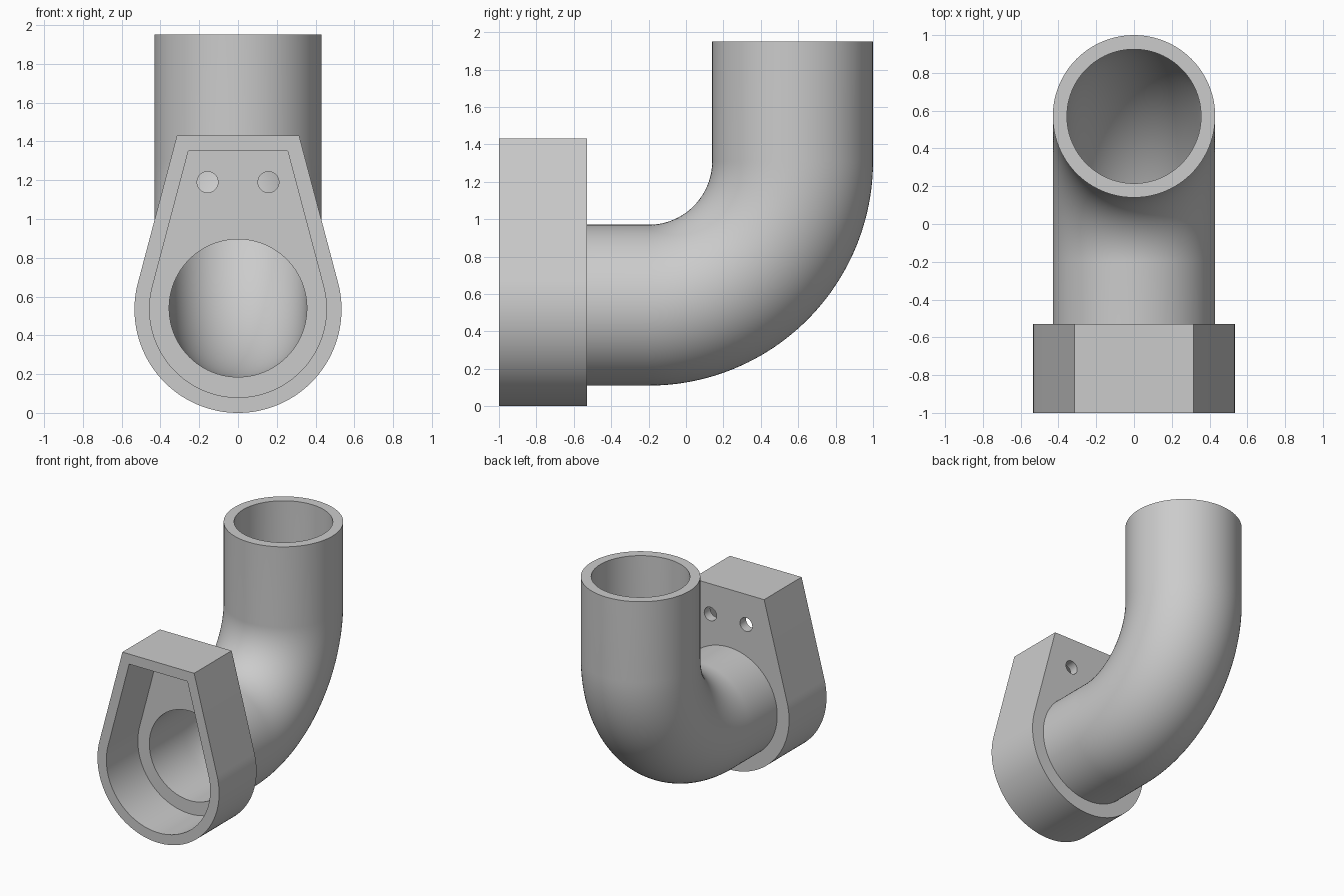
import bpy, bmesh, math

cube = bpy.data.objects.get("Cube")
if cube:
    bpy.data.objects.remove(cube, do_unlink=True)

AXIS_Z = 0.54          # height of the horizontal bore
OUTER, INNER = 0.43, 0.355
BACK_Y = -0.53         # rear face of the housing
SEG = 96

grey = bpy.data.materials.new("plain grey")
grey.use_nodes = True
grey.diffuse_color = (0.6, 0.6, 0.6, 1)
grey.node_tree.nodes["Principled BSDF"].inputs["Base Color"].default_value = (0.6, 0.6, 0.6, 1)


def make_object(name, bm):
    bmesh.ops.recalc_face_normals(bm, faces=bm.faces)
    mesh = bpy.data.meshes.new(name)
    bm.to_mesh(mesh)
    bm.free()
    mesh.materials.append(grey)
    obj = bpy.data.objects.new(name, mesh)
    bpy.context.collection.objects.link(obj)
    return obj


def prism(name, outline, y0, y1):
    """Extrude an x-z outline along y."""
    bm = bmesh.new()
    face = bm.faces.new([bm.verts.new((x, y0, z)) for x, z in outline])
    new = bmesh.ops.extrude_face_region(bm, geom=[face])["geom"]
    verts = [v for v in new if isinstance(v, bmesh.types.BMVert)]
    bmesh.ops.translate(bm, verts=verts, vec=(0, y1 - y0, 0))
    return make_object(name, bm)


def circle(x, z, r, n=SEG):
    steps = [2 * math.pi * i / n for i in range(n)]
    return [(x + r * math.cos(a), z + r * math.sin(a)) for a in steps]


def teardrop(z, r, half_top, top):
    """Round bottom with tangent sides rising to a flat top."""
    h = top - z
    start = math.atan2(h, half_top) - math.acos(r / math.hypot(half_top, h))
    sweep = math.pi + 2 * start
    arc = [start - sweep * i / SEG for i in range(SEG + 1)]
    return ([(half_top, top)] + [(r * math.cos(a), z + r * math.sin(a)) for a in arc]
            + [(-half_top, top)])


# Housing with a front pocket, pipe bore and two bolt holes
housing = prism("housing", teardrop(0.534, 0.534, 0.315, 1.43), -1, BACK_Y)
cutters = [
    prism("pocket_cutter", teardrop(0.536, 0.456, 0.256, 1.35), -1.1, -0.605),
    prism("bore_cutter", circle(0, AXIS_Z, INNER), -0.8, -0.4),
]
for side in (-1, 1):
    cutters.append(prism("bolt_hole_cutter", circle(side * 0.157, 1.19, 0.054, 48), -0.8, -0.4))
for cutter in cutters:
    cutter.hide_render = True
    mod = housing.modifiers.new(cutter.name, "BOOLEAN")
    mod.operation = "DIFFERENCE"
    mod.solver = "EXACT"
    mod.object = cutter
bpy.context.view_layer.update()
cut = bpy.data.meshes.new_from_object(housing.evaluated_get(bpy.context.evaluated_depsgraph_get()))
housing.modifiers.clear()
housing.data = cut
for cutter in cutters:
    bpy.data.objects.remove(cutter, do_unlink=True)

# Elbow pipe path: (y, z, direction angle) with straight ends and a quarter bend
BEND_Y, BEND_Z, BEND_R, BEND_STEPS = -0.2, 1.31, 0.77, 48
path = [(BACK_Y, AXIS_Z, 0)]
for i in range(BEND_STEPS + 1):
    a = math.pi / 2 * i / BEND_STEPS
    path.append((BEND_Y + BEND_R * math.sin(a), BEND_Z - BEND_R * math.cos(a), a))
path.append((BEND_Y + BEND_R, 1.95, math.pi / 2))

# Sweep the outer wall up to the rim, then the inner wall back down
bm = bmesh.new()
rings = []
for r, stations in ((OUTER, path), (INNER, path[::-1])):
    for y, z, a in stations:
        rings.append([bm.verts.new((u, y - v * math.sin(a), z + v * math.cos(a)))
                      for u, v in circle(0, 0, r)])
for lower, upper in zip(rings, rings[1:] + rings[:1]):
    for i in range(SEG):
        j = (i + 1) % SEG
        bm.faces.new((lower[i], lower[j], upper[j], upper[i]))
pipe = make_object("elbow_pipe", bm)

# Smooth round surfaces while keeping the edges crisp
bpy.ops.object.select_all(action="DESELECT")
for obj in (housing, pipe):
    obj.select_set(True)
bpy.context.view_layer.objects.active = housing
bpy.ops.object.shade_smooth_by_angle(angle=math.radians(30))
